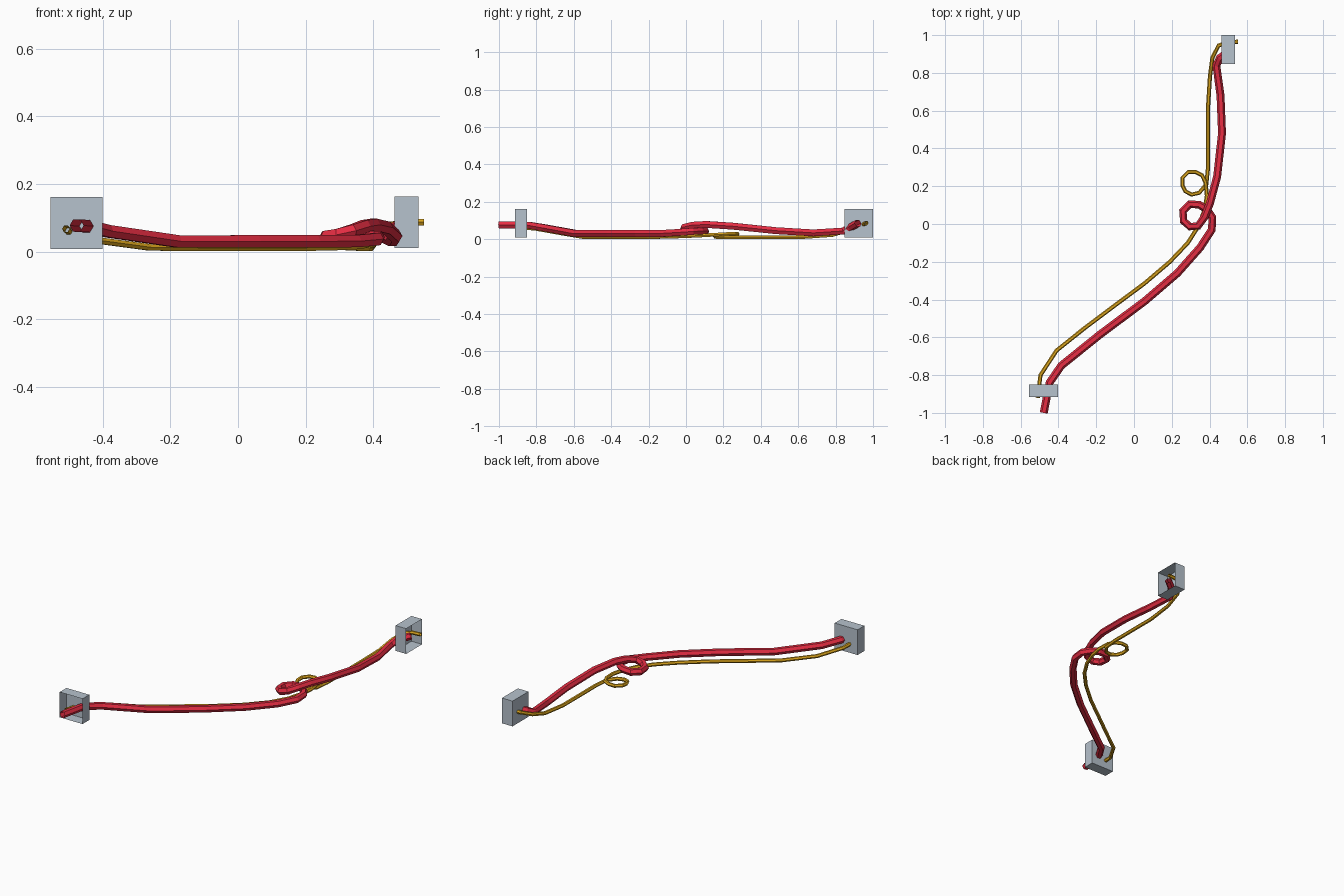
import bpy, bmesh
from mathutils import Vector


def material(name, rgb):
    m = bpy.data.materials.new(name)
    m.diffuse_color = (*rgb, 1)
    return m


RED = material("red_cable", (0.78, 0.026, 0.055))
YELLOW = material("yellow_wire", (0.72, 0.38, 0.012))
GREY = material("grey_plastic", (0.47, 0.54, 0.61))


def tube(name, points, radius, mat):
    """Six-sided open tube swept along a polyline."""
    cu = bpy.data.curves.new(name + "_path", "CURVE")
    cu.dimensions = "3D"
    cu.bevel_depth = radius
    cu.bevel_resolution = 1
    cu.twist_mode = "Z_UP"
    sp = cu.splines.new("POLY")
    sp.points.add(len(points) - 1)
    for p, co in zip(sp.points, points):
        p.co = (*co, 1)
    sp.use_smooth = False
    ob = bpy.data.objects.new(name, cu)
    bpy.context.collection.objects.link(ob)
    bpy.context.view_layer.update()
    me = bpy.data.meshes.new_from_object(ob.evaluated_get(bpy.context.evaluated_depsgraph_get()))
    bpy.data.objects.remove(ob)
    me.materials.clear()
    me.materials.append(mat)
    for f in me.polygons:
        f.use_smooth = False
    ob = bpy.data.objects.new(name, me)
    bpy.context.collection.objects.link(ob)


def open_box(name, lo, hi, open_dir):
    """Thin-walled socket box without the side facing open_dir."""
    lo, hi, d = Vector(lo), Vector(hi), Vector(open_dir)
    bm = bmesh.new()
    bmesh.ops.create_cube(bm, size=1)
    for v in bm.verts:
        v.co = Vector([(a + b) / 2 + c * (b - a) for a, b, c in zip(lo, hi, v.co)])
    bm.normal_update()
    front = [f for f in bm.faces if f.normal.dot(d) > 0.9]
    bmesh.ops.delete(bm, geom=front, context="FACES")
    me = bpy.data.meshes.new(name)
    bm.to_mesh(me)
    bm.free()
    me.materials.append(GREY)
    bpy.context.collection.objects.link(bpy.data.objects.new(name, me))


# Thick red cable with one loop in the middle
tube("thick_cable", [
    (-0.478, -1.0, 0.077), (-0.447, -0.84, 0.075), (-0.385, -0.75, 0.06),
    (-0.18, -0.585, 0.03), (0.055, -0.41, 0.03), (0.23, -0.26, 0.03),
    (0.35, -0.125, 0.031), (0.412, -0.03, 0.037), (0.415, 0.035, 0.042),
    (0.385, 0.078, 0.044), (0.345, 0.102, 0.044), (0.295, 0.105, 0.042),
    (0.259, 0.068, 0.041), (0.263, 0.015, 0.043), (0.297, -0.014, 0.049),
    (0.34, -0.01, 0.062), (0.375, 0.04, 0.075), (0.402, 0.11, 0.079),
    (0.44, 0.25, 0.07), (0.466, 0.48, 0.046), (0.458, 0.68, 0.034),
    (0.436, 0.84, 0.044), (0.455, 0.88, 0.064), (0.515, 0.92, 0.086)], 0.021, RED)

# Thin yellow wire with a smaller loop
tube("thin_wire", [
    (-0.51, -0.92, 0.067), (-0.495, -0.8, 0.055), (-0.41, -0.67, 0.032),
    (-0.26, -0.55, 0.012), (-0.10, -0.43, 0.011), (0.055, -0.315, 0.011),
    (0.19, -0.20, 0.011), (0.285, -0.10, 0.013), (0.345, -0.005, 0.016),
    (0.375, 0.08, 0.02), (0.386, 0.15, 0.024), (0.379, 0.22, 0.028),
    (0.36, 0.258, 0.028), (0.325, 0.276, 0.028), (0.287, 0.275, 0.026),
    (0.257, 0.245, 0.024), (0.256, 0.205, 0.021), (0.272, 0.173, 0.018),
    (0.305, 0.156, 0.014), (0.345, 0.165, 0.012), (0.383, 0.21, 0.011),
    (0.392, 0.30, 0.011), (0.392, 0.62, 0.011), (0.402, 0.78, 0.022),
    (0.415, 0.88, 0.05), (0.448, 0.945, 0.078), (0.50, 0.962, 0.086),
    (0.55, 0.965, 0.087)], 0.011, YELLOW)

# Open socket boxes at both ends
open_box("front_socket_box", (-0.555, -0.915, 0.008), (-0.402, -0.85, 0.161), (0, -1, 0))
open_box("back_socket_box", (0.463, 0.848, 0.01), (0.534, 1.0, 0.163), (1, 0, 0))
